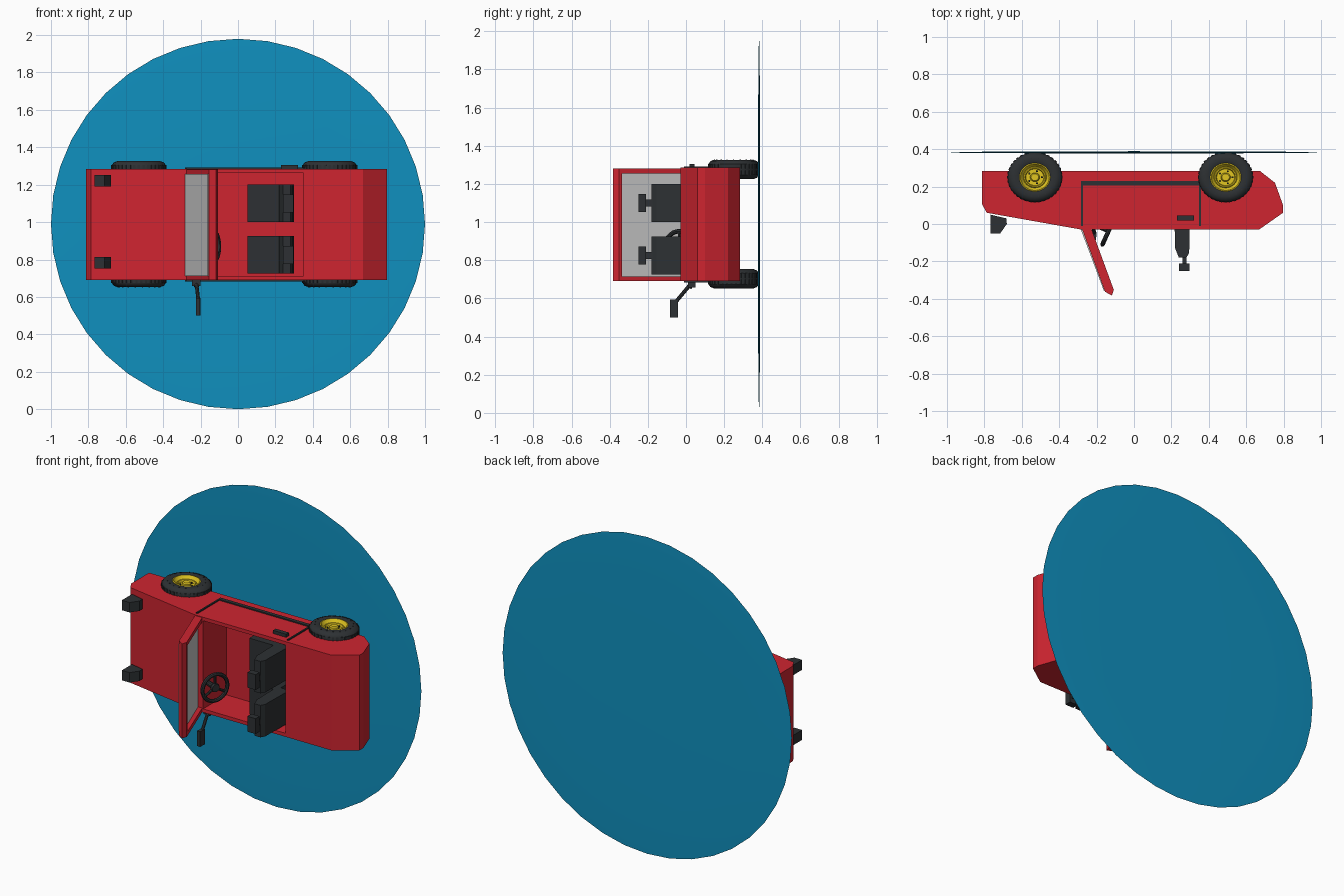
import bpy, bmesh, math
from mathutils import Matrix, Vector

if "Cube" in bpy.data.objects:
    bpy.data.objects.remove(bpy.data.objects["Cube"])


def material(name, rgb):
    m = bpy.data.materials.new(name)
    m.diffuse_color = (*rgb, 1)
    m.use_nodes = True
    m.node_tree.nodes["Principled BSDF"].inputs["Base Color"].default_value = m.diffuse_color
    return m


RED = material("red_paint", (0.62, 0.018, 0.03))
DARK = material("dark_rubber", (0.026, 0.03, 0.033))
YELLOW = material("yellow_rim", (0.75, 0.56, 0.015))
BLUE = material("blue_base", (0.005, 0.28, 0.52))
MID = 0.988  # centre plane of the car in z


def finish(name, bm, mat, smooth=False):
    bmesh.ops.recalc_face_normals(bm, faces=bm.faces)
    me = bpy.data.meshes.new(name)
    bm.to_mesh(me)
    bm.free()
    ob = bpy.data.objects.new(name, me)
    bpy.context.collection.objects.link(ob)
    if mat:
        me.materials.append(mat)
    if smooth:
        bpy.ops.object.select_all(action='DESELECT')
        ob.select_set(True)
        bpy.context.view_layer.objects.active = ob
        bpy.ops.object.shade_smooth_by_angle(angle=math.radians(35))
    return ob


def prism(name, pts, z0, z1, mat):
    """Extrude an x-y side profile along z."""
    bm = bmesh.new()
    face = bm.faces.new([bm.verts.new((x, y, z0)) for x, y in pts])
    ext = bmesh.ops.extrude_face_region(bm, geom=[face])
    verts = [v for v in ext["geom"] if isinstance(v, bmesh.types.BMVert)]
    bmesh.ops.translate(bm, verts=verts, vec=(0, 0, z1 - z0))
    return finish(name, bm, mat)


def box(name, x0, x1, y0, y1, z0, z1, mat):
    return prism(name, [(x0, y0), (x1, y0), (x1, y1), (x0, y1)], z0, z1, mat)


def rod(name, a, b, r, mat, n=10):
    a, b = Vector(a), Vector(b)
    bm = bmesh.new()
    rot = (b - a).to_track_quat('Z', 'Y').to_matrix().to_4x4()
    bmesh.ops.create_cone(bm, cap_ends=True, segments=n, radius1=r, radius2=r, depth=(b - a).length,
                          matrix=Matrix.Translation((a + b) / 2) @ rot)
    return finish(name, bm, mat, True)


def lathe(name, profile, n, mtx, mat, closed=False):
    """Revolve (radius, height) points around local z."""
    bm = bmesh.new()
    vs = [bm.verts.new((r, 0, h)) for r, h in profile]
    pairs = list(zip(vs, vs[1:])) + ([(vs[-1], vs[0])] if closed else [])
    edges = [bm.edges.new(p) for p in pairs]
    bmesh.ops.spin(bm, geom=vs + edges, axis=(0, 0, 1), cent=(0, 0, 0),
                   angle=math.tau, steps=n, use_duplicate=False)
    bmesh.ops.remove_doubles(bm, verts=bm.verts, dist=1e-5)
    bmesh.ops.transform(bm, matrix=mtx, verts=bm.verts)
    return finish(name, bm, mat, True)


# Round base: a very flat disc standing behind the car
bm = bmesh.new()
bmesh.ops.create_uvsphere(bm, u_segments=40, v_segments=8, radius=1,
                          matrix=Matrix.Translation((0, 0.383, 0.99))
                          @ Matrix.Diagonal((1, 0.006, 0.99, 1)) @ Matrix.Rotation(math.pi / 2, 4, 'X'))
finish("round_base", bm, BLUE, True)

# Body wedge with the cockpit cut out
body = prism("body", [(-.813, .283), (-.813, .107), (-.787, .06), (-.28, -.03), (.668, -.03),
                      (.797, .06), (.797, .1), (.754, .22), (.674, .283)], .69, 1.285, RED)
cutter = box("cockpit_cutter", -.22, .35, -.2, .2, .712, 1.263, None)
cutter.hide_render = True
mod = body.modifiers.new("cockpit", 'BOOLEAN')
mod.object, mod.operation, mod.solver = cutter, 'DIFFERENCE', 'EXACT'
bpy.context.view_layer.objects.active = body
bpy.ops.object.modifier_apply(modifier="cockpit")
bpy.data.objects.remove(cutter)

# Windscreen: raked frame bars and a grey pane
for i, z in enumerate((.69, 1.255)):
    prism(f"windscreen_post_{i}", [(-.28, -.02), (-.23, -.02), (-.108, -.352), (-.118, -.383), (-.155, -.362)],
          z, z + .026, RED)
prism("windscreen_top_bar", [(-.16, -.345), (-.155, -.362), (-.118, -.383), (-.108, -.352), (-.115, -.335)],
      .70, 1.27, RED)
prism("windscreen_glass", [(-.284, -.03), (-.255, -.03), (-.133, -.355), (-.162, -.355)], .713, 1.258, None)

# Door trim on both sides, and the handle
for i, (z0, z1) in enumerate(((.683, .695), (1.28, 1.292))):
    box(f"door_sill_trim_{i}", -.28, .355, .207, .23, z0, z1, DARK)
    box(f"door_front_trim_{i}", -.283, -.273, -.01, .23, z0, z1, DARK)
    box(f"door_rear_trim_{i}", .347, .357, -.01, .23, z0, z1, DARK)
box("door_handle", .23, .32, .018, .045, 1.28, 1.305, DARK)

# Pop-up headlights
for i, z in enumerate((.752, 1.19)):
    prism(f"headlight_{i}", [(-.768, .05), (-.682, .03), (-.68, .0), (-.715, -.05), (-.768, -.05)],
          z, z + .062, DARK)

# Seats with cushions, backs and headrests
for i, c in enumerate((.825, 1.1)):
    box(f"seat_cushion_{i}", .05, .24, .04, .2, c - .1, c + .1, DARK)
    prism(f"seat_back_{i}", [(.215, .08), (.30, .08), (.295, -.155), (.28, -.18), (.24, -.18), (.22, -.13)],
          c - .1, c + .1, DARK)
    box(f"headrest_post_{i}", .258, .282, -.22, -.17, c - .018, c + .018, DARK)
    box(f"headrest_{i}", .24, .297, -.25, -.21, c - .048, c + .048, DARK)

# Steering wheel with spokes and column
hub = Vector((-.135, -.035, .87))
axis = Vector((.91, -.41, 0))
turn = Matrix.Translation(hub) @ axis.to_track_quat('Z', 'Y').to_matrix().to_4x4()
ring = [(.082 + .012 * math.cos(math.tau * k / 8), .012 * math.sin(math.tau * k / 8)) for k in range(8)]
lathe("steering_wheel", ring, 28, turn, DARK, True)
lathe("steering_hub", [(0, .012), (.024, .012), (.028, 0), (.024, -.012), (0, -.012)], 16, turn, DARK)
for k in range(3):
    a = math.tau * k / 3 + math.pi / 2
    rod(f"steering_spoke_{k}", hub, turn @ Vector((.08 * math.cos(a), .08 * math.sin(a), 0)), .008, DARK, 8)
rod("steering_column", hub, hub - axis * .12, .016, DARK)

# Door mirror on one side
box("mirror_mount", -.245, -.2, .01, .05, .658, .695, DARK)
prism("mirror_head", [(-.225, -.085), (-.203, -.085), (-.2, -.042), (-.222, -.042)], .5, .595, DARK)
rod("mirror_arm", (-.222, .02, .67), (-.212, -.055, .58), .01, DARK, 8)
rod("mirror_stem", (-.222, .03, .68), (-.222, .015, .655), .014, DARK, 8)

# Wheels: tyre, tread blocks, stepped rim, hub nuts
TYRE = [(.08, .0), (.08, .095), (.088, .1), (.115, .1), (.134, .093), (.145, .078),
        (.145, .022), (.134, .007), (.115, .0)]
RIM = [(0, .02), (.083, .02), (.083, .098), (.077, .1), (.072, .09), (.062, .078), (.058, .083),
       (.052, .083), (.048, .07), (.026, .07), (.026, .085), (.02, .092), (0, .092)]
for side, (z, s) in {"left": (1.226, 1), "right": (.753, -1)}.items():
    for end, x in (("front", -.53), ("rear", .49)):
        m = Matrix.Translation((x, .25, z)) @ Matrix.Diagonal((1, .915, s, 1))
        lathe(f"{end}_{side}_tyre", TYRE, 36, m, DARK, True)
        lathe(f"{end}_{side}_rim", RIM, 32, m, YELLOW)
        bm = bmesh.new()
        for k in range(36):  # tread blocks and sidewall studs
            spin = m @ Matrix.Rotation(math.tau * k / 36, 4, 'Z')
            for h in (.033, .067):
                bmesh.ops.create_cube(bm, size=1, matrix=spin @ Matrix.Translation((.144, 0, h))
                                      @ Matrix.Diagonal((.008, .014, .024, 1)))
            if k % 2 == 0:
                bmesh.ops.create_cube(bm, size=1, matrix=spin @ Matrix.Translation((.112, 0, .1))
                                      @ Matrix.Diagonal((.006, .006, .004, 1)))
        finish(f"{end}_{side}_tread", bm, DARK)
        bm = bmesh.new()
        for k in range(5):
            bmesh.ops.create_cone(bm, cap_ends=True, segments=6, radius1=.006, radius2=.006, depth=.012,
                                  matrix=m @ Matrix.Rotation(math.tau * k / 5, 4, 'Z')
                                  @ Matrix.Translation((.037, 0, .073)))
        finish(f"{end}_{side}_wheel_nuts", bm, DARK)
